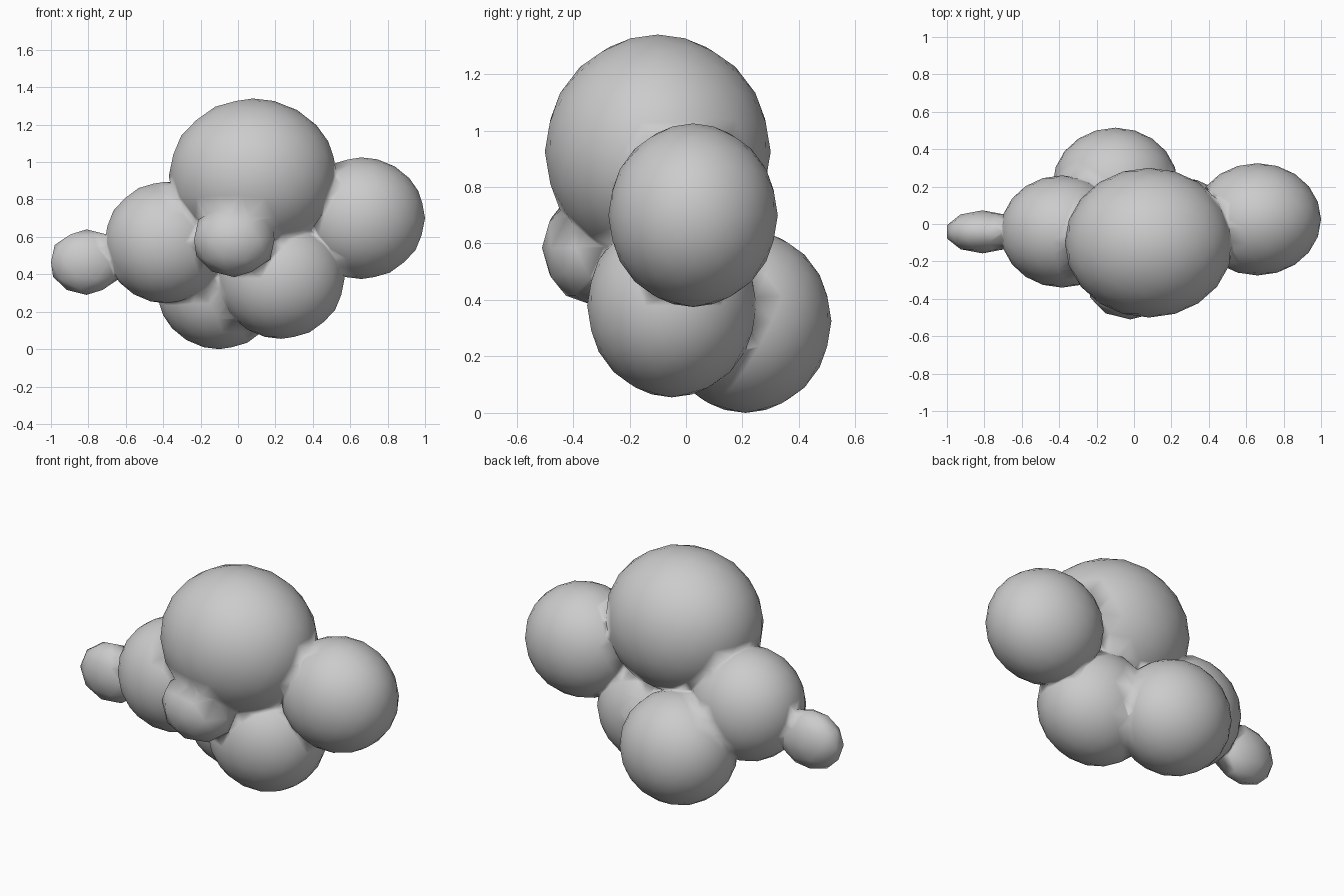
import bpy
import bmesh

if "Cube" in bpy.data.objects:
    bpy.data.objects.remove(bpy.data.objects["Cube"])


def puff(name, center, radii, detail):
    """Faceted icosphere whose bounds match center +/- radii."""
    mesh = bpy.data.meshes.new(name)
    bm = bmesh.new()
    bmesh.ops.create_icosphere(bm, subdivisions=detail, radius=1)
    ext = [max(abs(v.co[i]) for v in bm.verts) for i in range(3)]
    for v in bm.verts:
        v.co = [center[i] + v.co[i] * radii[i] / ext[i] for i in range(3)]
    bm.to_mesh(mesh)
    bm.free()
    obj = bpy.data.objects.new(name, mesh)
    bpy.context.collection.objects.link(obj)
    return obj


# Main top puff, the base of the union
cloud = puff("cloud", (0.08, -0.10, 0.925), (0.45, 0.40, 0.415), 3)

# Surrounding puffs
others = [
    puff("right_puff", (0.66, 0.025, 0.70), (0.34, 0.30, 0.325), 3),
    puff("left_puff", (-0.385, -0.04, 0.57), (0.33, 0.30, 0.325), 3),
    puff("lower_front_puff", (0.23, -0.05, 0.38), (0.34, 0.30, 0.325), 3),
    puff("lower_back_puff", (-0.10, 0.21, 0.325), (0.335, 0.305, 0.325), 3),
    puff("left_tip_puff", (-0.81, -0.042, 0.465), (0.19, 0.115, 0.175), 2),
    puff("small_front_puff", (-0.02, -0.34, 0.585), (0.215, 0.17, 0.20), 2),
]

# Fuse everything into one skin
bpy.context.view_layer.objects.active = cloud
for o in others:
    mod = cloud.modifiers.new("union", 'BOOLEAN')
    mod.operation = 'UNION'
    mod.solver = 'EXACT'
    mod.object = o
    bpy.ops.object.modifier_apply(modifier=mod.name)
for o in others:
    bpy.data.objects.remove(o, do_unlink=True)

# Smooth shading across the creases gives the soft blends
bm = bmesh.new()
bm.from_mesh(cloud.data)
bmesh.ops.remove_doubles(bm, verts=bm.verts, dist=0.01)
bmesh.ops.triangulate(bm, faces=bm.faces)
for f in bm.faces:
    f.smooth = True
bm.to_mesh(cloud.data)
bm.free()
